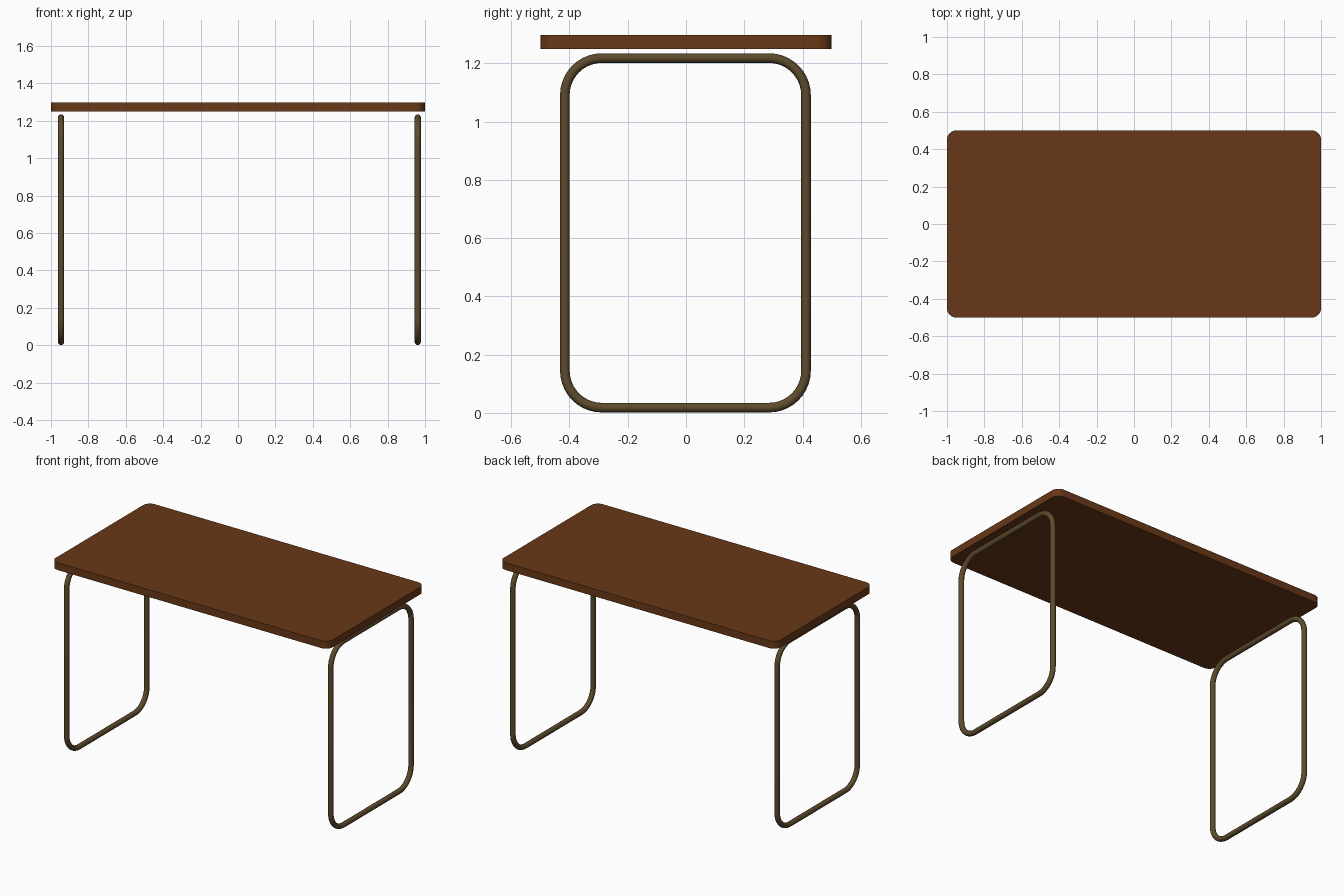
import bpy, bmesh, math

if "Cube" in bpy.data.objects:
    bpy.data.objects.remove(bpy.data.objects["Cube"])


def material(name, rgb):
    m = bpy.data.materials.new(name)
    m.diffuse_color = (*rgb, 1)
    m.use_nodes = True
    m.node_tree.nodes["Principled BSDF"].inputs["Base Color"].default_value = m.diffuse_color
    return m


def rounded_rect(half_w, half_h, radius, steps):
    """Outline of a rounded rectangle centred on the origin."""
    points = []
    for i, (sx, sy) in enumerate([(1, 1), (-1, 1), (-1, -1), (1, -1)]):
        for k in range(steps + 1):
            a = math.pi / 2 * (i + k / steps)
            points.append((sx * (half_w - radius) + radius * math.cos(a),
                           sy * (half_h - radius) + radius * math.sin(a)))
    return points


def finish(name, bm, mat):
    mesh = bpy.data.meshes.new(name)
    bmesh.ops.recalc_face_normals(bm, faces=bm.faces)
    bm.to_mesh(mesh)
    bm.free()
    mesh.materials.append(mat)
    obj = bpy.data.objects.new(name, mesh)
    bpy.context.collection.objects.link(obj)
    bpy.ops.object.select_all(action='DESELECT')
    obj.select_set(True)
    bpy.context.view_layer.objects.active = obj
    bpy.ops.object.shade_smooth_by_angle(angle=math.radians(35))
    return obj


wood = material("wood", (0.14, 0.04, 0.009))
metal = material("bronze_metal", (0.11, 0.07, 0.025))

# Table top: rounded slab
bm = bmesh.new()
face = bm.faces.new([bm.verts.new((x, y, 1.25)) for x, y in rounded_rect(1, 0.5, 0.05, 8)])
side = bmesh.ops.extrude_face_region(bm, geom=[face], use_keep_orig=True)
bmesh.ops.translate(bm, vec=(0, 0, 0.048),
                    verts=[v for v in side["geom"] if isinstance(v, bmesh.types.BMVert)])
finish("table_top", bm, wood)


# Leg frames: round tube swept along a rounded rectangle
def leg_frame(name, x, tube=0.0165, sides=16):
    path = rounded_rect(0.414, 0.6, 0.127, 10)
    n = len(path)
    bm = bmesh.new()
    rings = []
    for i, (y, z) in enumerate(path):
        # outward direction follows the corner angle
        a = math.pi / 2 * (i // 11 + (i % 11) / 10)
        ring = []
        for k in range(sides):
            t = 2 * math.pi * k / sides
            r = tube * math.cos(t)
            ring.append(bm.verts.new((x + tube * math.sin(t),
                                      y - 0.002 + r * math.cos(a),
                                      z + 0.618 + r * math.sin(a))))
        rings.append(ring)
    for i in range(n):
        p, q = rings[i], rings[(i + 1) % n]
        for k in range(sides):
            j = (k + 1) % sides
            bm.faces.new((p[k], p[j], q[j], q[k]))
    finish(name, bm, metal)


leg_frame("left_leg_frame", -0.946)
leg_frame("right_leg_frame", 0.961)
